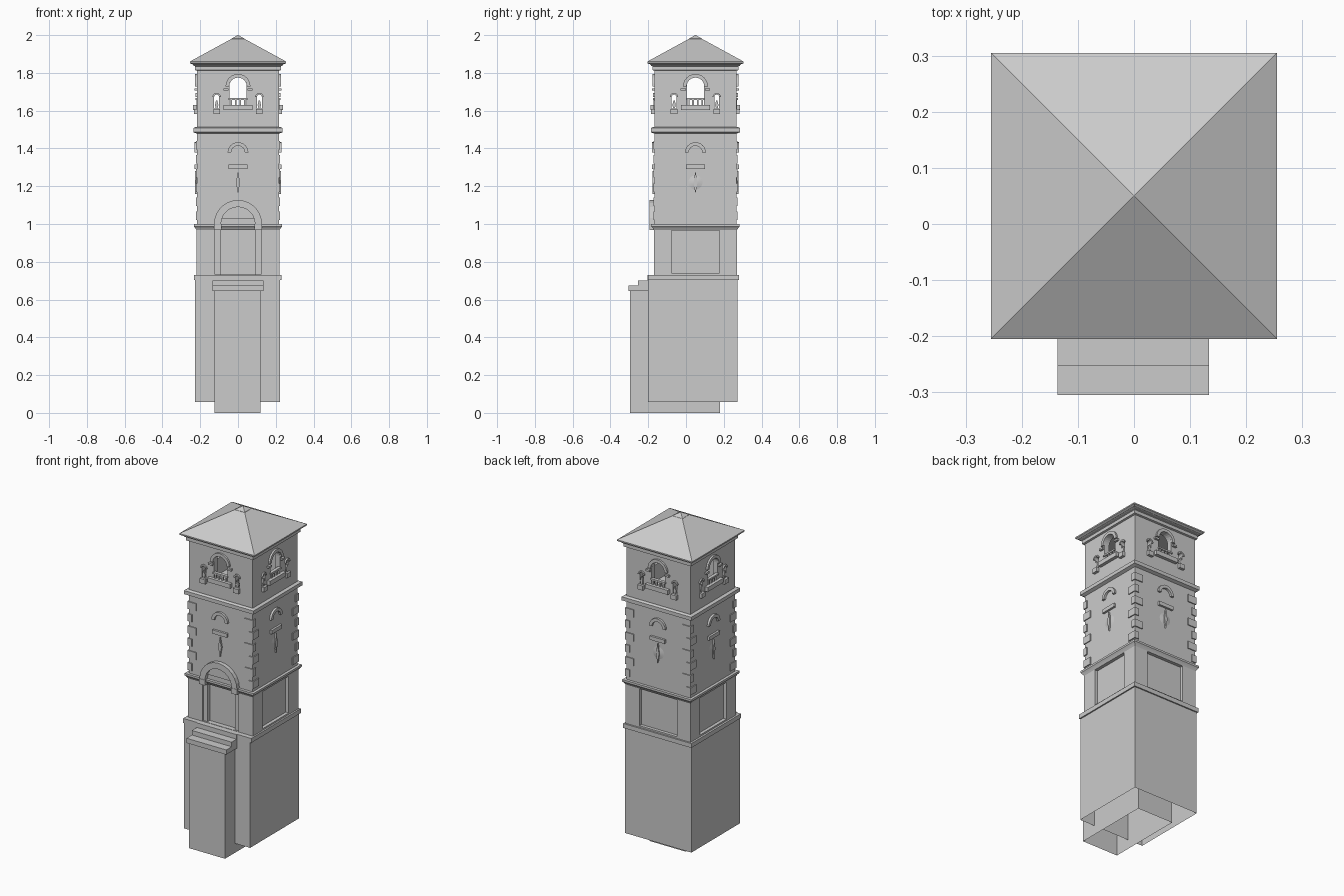
import bpy, bmesh, math
from mathutils import Matrix, Vector

if "Cube" in bpy.data.objects:
    bpy.data.objects.remove(bpy.data.objects["Cube"])

CY = 0.05          # tower axis in y
H = 0.217          # half width of the shaft


def finish(name, bm):
    bmesh.ops.recalc_face_normals(bm, faces=bm.faces[:])
    me = bpy.data.meshes.new(name)
    bm.to_mesh(me)
    bm.free()
    ob = bpy.data.objects.new(name, me)
    bpy.context.scene.collection.objects.link(ob)
    return ob


def box(name, x0, x1, y0, y1, z0, z1, open_bottom=False):
    bm = bmesh.new()
    bmesh.ops.create_cube(bm, size=1)
    for v in bm.verts:
        v.co = Vector((x1 if v.co.x > 0 else x0, y1 if v.co.y > 0 else y0, z1 if v.co.z > 0 else z0))
    ob = finish(name, bm)
    if open_bottom:
        bm = bmesh.new()
        bm.from_mesh(ob.data)
        low = [f for f in bm.faces if f.normal.z < -0.9]
        bmesh.ops.delete(bm, geom=low, context='FACES_ONLY')
        bm.to_mesh(ob.data)
        bm.free()
    return ob


def square_stack(name, rings):
    """Square sections (half width, z) joined into one closed solid."""
    bm = bmesh.new()
    loops = []
    for h, z in rings:
        loops.append([bm.verts.new((sx * h, CY + sy * h, z)) for sx, sy in ((-1, -1), (1, -1), (1, 1), (-1, 1))])
    for a, b in zip(loops, loops[1:]):
        for i in range(4):
            bm.faces.new((a[i], a[(i + 1) % 4], b[(i + 1) % 4], b[i]))
    bm.faces.new(loops[0])
    bm.faces.new(loops[-1])
    return finish(name, bm)


def prism(name, pts, d0, d1, k=0):
    """Outline (u, z) on wall k, extruded between distances d0 and d1 from the axis."""
    bm = bmesh.new()
    m = Matrix.Translation((0, CY, 0)) @ Matrix.Rotation(k * math.pi / 2, 4, 'Z')
    a = [bm.verts.new(m @ Vector((u, -d0, z))) for u, z in pts]
    b = [bm.verts.new(m @ Vector((u, -d1, z))) for u, z in pts]
    n = len(pts)
    for i in range(n):
        bm.faces.new((a[i], a[(i + 1) % n], b[(i + 1) % n], b[i]))
    bm.faces.new(a)
    bm.faces.new(b)
    return finish(name, bm)


def rect(u0, u1, z0, z1):
    return [(u0, z0), (u1, z0), (u1, z1), (u0, z1)]


def arc(u, z, r, n=12):
    return [(u + r * math.cos(math.pi * i / n), z + r * math.sin(math.pi * i / n)) for i in range(n + 1)]


def arch(u, z0, z, r):
    return [(u - r, z0), (u + r, z0)] + arc(u, z, r)


def ring(u, z, r0, r1):
    return arc(u, z, r1) + arc(u, z, r0)[::-1]


def cut(ob, cutters):
    for c in cutters:
        m = ob.modifiers.new("cut", 'BOOLEAN')
        m.operation, m.solver, m.object = 'DIFFERENCE', 'EXACT', c
    dg = bpy.context.evaluated_depsgraph_get()
    me = bpy.data.meshes.new_from_object(ob.evaluated_get(dg))
    ob.modifiers.clear()
    ob.data = me
    for c in cutters:
        bpy.data.objects.remove(c)


# plinth and entrance pier, both open underneath
box("base_block", -0.227, 0.222, -0.2, 0.272, 0.057, 0.715, True)
box("entrance_pier", -0.125, 0.12, -0.297, 0.18, 0, 0.65, True)
box("base_ledge", -0.232, 0.23, -0.2, 0.28, 0.703, 0.73)

# entrance steps
for i, y in enumerate((-0.305, -0.253, -0.205)):
    box("step_%d" % i, -0.136, 0.134, y, -0.15, 0.645 + 0.028 * i, 0.674 + 0.028 * i)

# ground storey with recessed panels and doorway
storey = square_stack("ground_storey", [(H + 0.003, 0.73), (H + 0.003, 0.98)])
cut(storey, [prism("cutter", rect(-0.127, 0.127, 0.74, 0.966), 0.2, 0.3, k) for k in (1, 2, 3)]
    + [prism("cutter", rect(-0.122, 0.122, 0.732, 0.99), 0.19, 0.3)])
square_stack("ground_cornice", [(H + 0.003, 0.968), (0.226, 0.978), (0.234, 0.988), (0.234, 1.0)])

# door surround: arch, fanlight, capitals and slim jambs
prism("door_arch", ring(0, 1.0, 0.09, 0.127), 0.2, 0.242)
prism("fanlight_frame", [(-0.088, 1.03), (0.088, 1.03)] + [p for p in arc(0, 1.012, 0.09) if p[1] > 1.032], 0.2, 0.225)
for s in (-1, 1):
    prism("door_capital", rect(s * 0.108 - 0.02, s * 0.108 + 0.02, 0.967, 1.0), 0.2, 0.244)
    prism("door_jamb", rect(s * 0.108 - 0.015, s * 0.108 + 0.015, 0.73, 0.967), 0.18, 0.212)

# middle storey
square_stack("middle_storey", [(H, 1.0), (H, 1.49)])
square_stack("middle_cornice", [(H, 1.478), (0.236, 1.486), (0.236, 1.508), (0.225, 1.513)])

# corner quoins, alternating long and short
for i in range(6):
    z = 1.02 + i * 0.075
    for sx in (-1, 1):
        for sy in (-1, 1):
            lx, ly = (0.058, 0.03) if i % 2 else (0.03, 0.058)
            ox, oy = sx * (H + 0.006), sy * (H + 0.006)
            xs = sorted((ox, ox - sx * lx))
            ys = sorted((CY + oy, CY + oy - sy * ly))
            box("quoin", *xs, *ys, z, z + 0.045)

# wall ornaments of the middle storey
for k in range(4):
    prism("window_hood", ring(0, 1.378, 0.036, 0.055), 0.2, 0.23, k)
    prism("window_sill", rect(-0.05, 0.05, 1.292, 1.315), 0.2, 0.23, k)
    prism("diamond_slit", [(0, 1.16), (0.011, 1.22), (0, 1.28), (-0.011, 1.22)], 0.2, 0.227, k)
    if k:
        bm = bmesh.new()
        m = Matrix.Translation((0, CY, 1.22)) @ Matrix.Rotation(k * math.pi / 2, 4, 'Z') \
            @ Matrix.Translation((0, -H - 0.001, 0)) @ Matrix.Rotation(math.pi / 2, 4, 'X')
        bmesh.ops.create_cone(bm, cap_ends=True, segments=24, radius1=0.06, radius2=0.004, depth=0.01, matrix=m)
        finish("round_boss", bm)

# hollow belfry with arched openings on every side
belfry = square_stack("belfry", [(H, 1.505), (H, 1.825)])
cutters = [square_stack("cutter", [(0.185, 1.52), (0.185, 1.81)])]
for k in range(4):
    cutters.append(prism("cutter", arch(0, 1.62, 1.73, 0.046), 0.16, 0.3, k))
    for s in (-1, 1):
        cutters.append(prism("cutter", arch(s * 0.113, 1.612, 1.672, 0.013), 0.16, 0.3, k))
cut(belfry, cutters)

# belfry trim
for k in range(4):
    prism("belfry_hood", ring(0, 1.728, 0.047, 0.066), 0.21, 0.228, k)
    prism("balcony_sill", rect(-0.077, 0.077, 1.603, 1.63), 0.2, 0.237, k)
    prism("balcony_rail", rect(-0.05, 0.05, 1.656, 1.666), 0.205, 0.225, k)
    for u in (-0.036, -0.012, 0.012, 0.036):
        prism("baluster", rect(u - 0.005, u + 0.005, 1.63, 1.656), 0.209, 0.221, k)
    for s in (-1, 1):
        u = s * 0.113
        prism("belfry_impost", rect(s * 0.064 - 0.014, s * 0.064 + 0.014, 1.706, 1.718), 0.21, 0.23, k)
        prism("side_sill", rect(u - 0.018, u + 0.018, 1.582, 1.61), 0.21, 0.234, k)
        prism("side_post", [(u - 0.004, 1.61), (u + 0.004, 1.61), (u + 0.009, 1.63), (u + 0.003, 1.655),
                            (u - 0.003, 1.655), (u - 0.009, 1.63)], 0.209, 0.221, k)
        prism("side_hood", ring(u, 1.672, 0.013, 0.022), 0.21, 0.226, k)

# eaves and pyramid roof with small cap
square_stack("eaves", [(H, 1.812), (0.228, 1.815), (0.228, 1.835), (0.236, 1.838), (0.236, 1.842), (0.25, 1.852)])
square_stack("roof", [(0.244, 1.846), (0.255, 1.852), (0.255, 1.86), (0.002, 1.998)])
square_stack("roof_cap", [(0.034, 1.978), (0.034, 1.982), (0.001, 2.0)])
